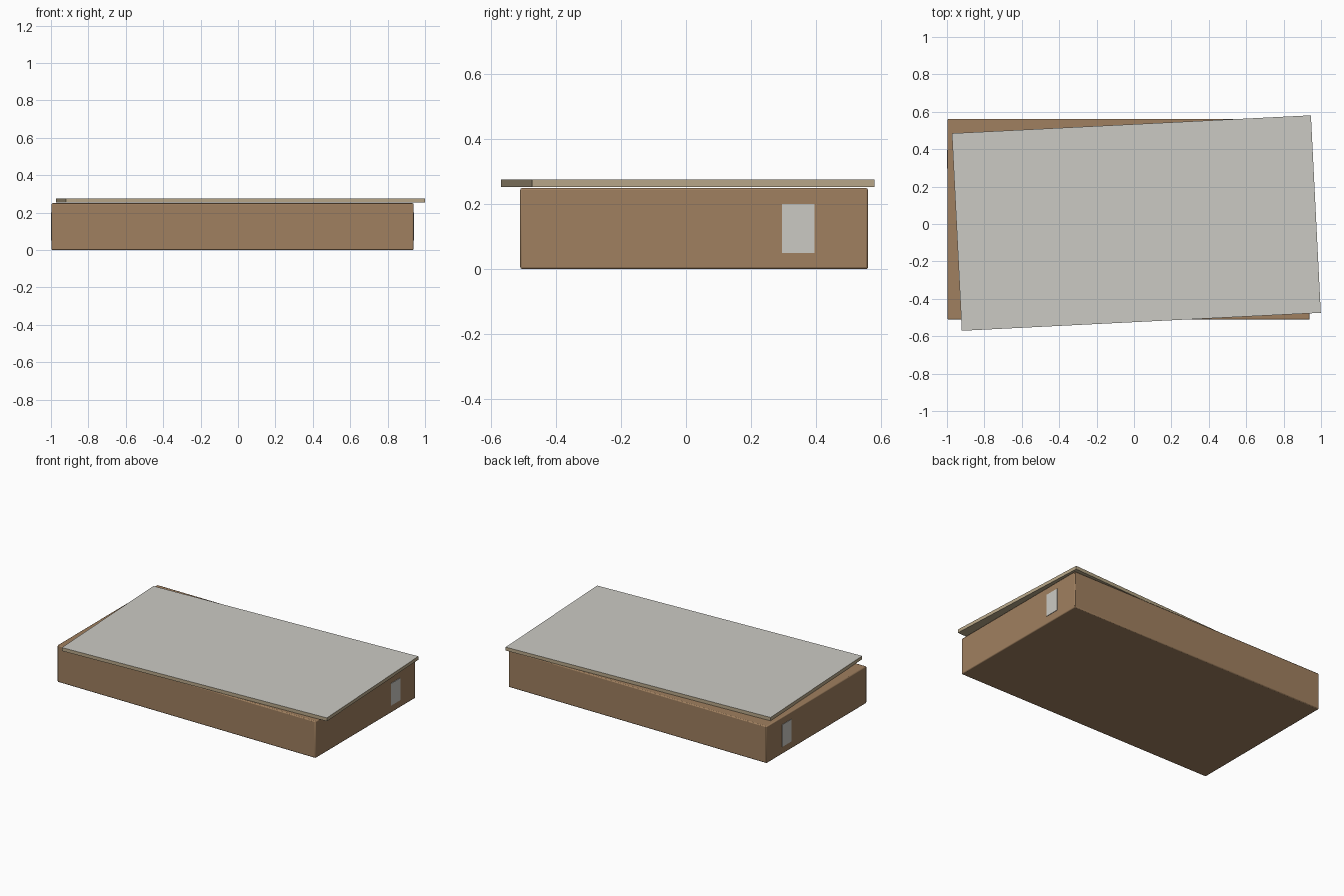
import bpy
import math

default = bpy.data.objects.get("Cube")
if default:
    bpy.data.objects.remove(default, do_unlink=True)


def material(name, rgb):
    mat = bpy.data.materials.new(name)
    mat.use_nodes = True
    color = (*rgb, 1)
    mat.diffuse_color = color
    mat.node_tree.nodes["Principled BSDF"].inputs["Base Color"].default_value = color
    return mat


def block(name, center, size, mat, angle=0, bevel=0):
    bpy.ops.mesh.primitive_cube_add(size=1, location=center)
    obj = bpy.context.object
    obj.name = name
    obj.scale = size
    bpy.ops.object.transform_apply(location=False, rotation=False, scale=True)
    obj.rotation_euler.z = angle
    obj.data.materials.append(mat)
    if bevel:
        mod = obj.modifiers.new("soft_edges", "BEVEL")
        mod.width = bevel
        mod.segments = 2
        bpy.ops.object.shade_smooth_by_angle(angle=math.radians(30))
    return obj


cardboard = material("cardboard brown", (0.35, 0.215, 0.115))
board = material("board beige", (0.48, 0.39, 0.25))
paper = material("paper grey", (0.60, 0.59, 0.55))

# Box body
left, right, front, back, height = -0.997, 0.939, -0.511, 0.561, 0.25
mid_x, mid_y = (left + right) / 2, (front + back) / 2
block("box_body", (mid_x, mid_y, height / 2),
      (right - left, back - front, height), cardboard, bevel=0.006)

# Skewed lid board with a paper upper face
lid = block("lid_board", (0.0125, 0.005, 0.265), (1.922, 1.057, 0.023),
            board, angle=0.05)
lid.data.materials.append(paper)
for face in lid.data.polygons:
    face.material_index = int(face.normal.z > 0.5)

# Matching paper labels on the two short ends
for name, x in (("right_label", left), ("left_label", right)):
    block(name, (x, 0.346, 0.125), (0.006, 0.1, 0.15), paper)
